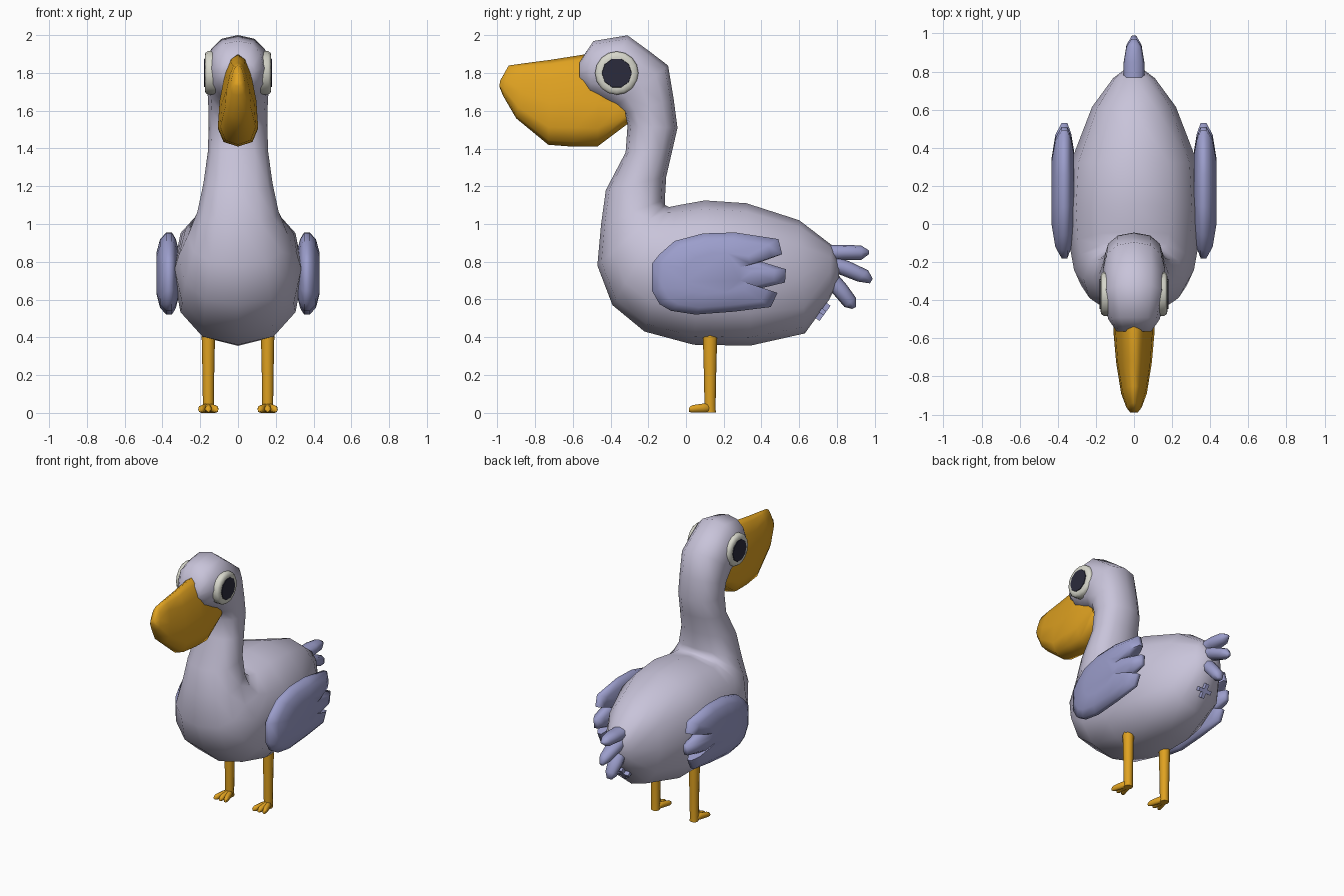
import bpy, bmesh, math
from mathutils import Vector, Matrix


def material(name, rgb):
    m = bpy.data.materials.new(name)
    m.diffuse_color = (*rgb, 1)
    return m


LAVENDER = material("pale lavender", (0.58, 0.55, 0.70))
VIOLET = material("dusty violet", (0.33, 0.34, 0.60))
AMBER = material("amber", (0.74, 0.36, 0.015))
CREAM = material("cream", (0.68, 0.68, 0.60))
DARK = material("dark slate", (0.024, 0.024, 0.045))


def skin(name, rings, mat, sharp=70):
    """Bridge equal-sized rings of points, cap both ends and shade smooth."""
    bm = bmesh.new()
    loops = [[bm.verts.new(p) for p in ring] for ring in rings]
    n = len(loops[0])
    for a, b in zip(loops, loops[1:]):
        for i in range(n):
            j = (i + 1) % n
            bm.faces.new((a[i], a[j], b[j], b[i]))
    bm.faces.new(loops[0])
    bm.faces.new(loops[-1])
    bmesh.ops.recalc_face_normals(bm, faces=bm.faces)
    me = bpy.data.meshes.new(name)
    bm.to_mesh(me)
    bm.free()
    me.materials.append(mat)
    me.shade_smooth()
    me.set_sharp_from_angle(angle=math.radians(sharp))
    ob = bpy.data.objects.new(name, me)
    bpy.context.collection.objects.link(ob)
    return ob


def power(v, n):
    return math.copysign(abs(v) ** (2 / n), v)


def loft(name, sections, mat, seg=12, n=2.3, pinch=1.0, x=0.0, sharp=70):
    """Sections: top y, top z, bottom y, bottom z, half width[, x shift]."""
    rings = []
    for ty, tz, by, bz, w, *dx in sections:
        ring = []
        for i in range(seg):
            a = math.tau * i / seg
            t = power(math.cos(a), n) / 2 + 0.5
            px = w * power(math.sin(a), n) * (1 + (pinch - 1) * t)
            ring.append((x + px + sum(dx), by + (ty - by) * t, bz + (tz - bz) * t))
        rings.append(ring)
    return skin(name, rings, mat, sharp)


# body, neck and head as one bending loft
loft("body_neck_head", [
    (0.81, 0.80, 0.81, 0.70, 0.05), (0.77, 0.89, 0.76, 0.60, 0.11),
    (0.60, 1.02, 0.63, 0.42, 0.22), (0.32, 1.11, 0.34, 0.355, 0.33),
    (0.10, 1.125, 0.04, 0.36, 0.345), (-0.04, 1.10, -0.22, 0.43, 0.335),
    (-0.09, 1.09, -0.39, 0.57, 0.315), (-0.11, 1.10, -0.47, 0.78, 0.265),
    (-0.112, 1.13, -0.45, 1.0, 0.215), (-0.105, 1.25, -0.425, 1.18, 0.183),
    (-0.075, 1.38, -0.32, 1.38, 0.16), (-0.045, 1.51, -0.31, 1.52, 0.155),
    (-0.065, 1.66, -0.33, 1.58, 0.157), (-0.095, 1.84, -0.38, 1.62, 0.163),
    (-0.20, 1.92, -0.43, 1.645, 0.165), (-0.31, 2.0, -0.46, 1.66, 0.163),
    (-0.49, 1.97, -0.51, 1.68, 0.135), (-0.565, 1.86, -0.565, 1.76, 0.09),
], LAVENDER)

# pouched beak, narrow on top
loft("beak", [
    (-0.35, 1.75, -0.31, 1.53, 0.12), (-0.45, 1.88, -0.47, 1.41, 0.135),
    (-0.53, 1.90, -0.60, 1.41, 0.134), (-0.72, 1.87, -0.73, 1.42, 0.118),
    (-0.85, 1.853, -0.90, 1.56, 0.085), (-0.94, 1.84, -0.97, 1.68, 0.05),
    (-0.985, 1.76, -0.99, 1.73, 0.025),
], AMBER, n=2.6, pinch=0.45)

# tail feathers
loft("tail_feather_upper", [
    (0.74, 0.89, 0.74, 0.80, 0.055), (0.85, 0.89, 0.83, 0.81, 0.055),
    (0.93, 0.885, 0.93, 0.81, 0.04), (0.97, 0.86, 0.97, 0.84, 0.015)], VIOLET, seg=8)
loft("tail_feather_middle", [
    (0.76, 0.84, 0.74, 0.75, 0.055), (0.87, 0.80, 0.82, 0.73, 0.055),
    (0.965, 0.755, 0.91, 0.695, 0.04), (0.99, 0.71, 0.975, 0.685, 0.015)], VIOLET, seg=8)
loft("tail_feather_lower", [
    (0.79, 0.75, 0.73, 0.69, 0.055), (0.85, 0.68, 0.78, 0.63, 0.055),
    (0.90, 0.61, 0.84, 0.56, 0.04), (0.90, 0.56, 0.88, 0.55, 0.02)], VIOLET, seg=8)

# small crossed mark under the tail, lying on the rump
slope = Matrix.Rotation(math.radians(54), 4, "X")
for k, (hx, hy) in enumerate(((0.05, 0.013), (0.013, 0.05))):
    slabs = []
    for z in (-0.015, 0.015):
        corners = [(-hx, -hy), (hx, -hy), (hx, hy), (-hx, hy)]
        slabs.append([slope @ Vector((cx, cy, z)) + Vector((0, 0.725, 0.535)) for cx, cy in corners])
    skin(f"rump_mark_{k + 1}", slabs, VIOLET, 30)

# wing outline (y, z) with three feather tips at the back
WING = [(-0.18, 0.79), (-0.18, 0.645), (-0.14, 0.575), (-0.08, 0.54), (0.05, 0.52),
        (0.25, 0.535), (0.45, 0.56), (0.485, 0.635), (0.40, 0.66), (0.525, 0.69),
        (0.53, 0.76), (0.40, 0.80), (0.51, 0.84), (0.49, 0.92), (0.26, 0.955),
        (0.09, 0.95), (-0.06, 0.91), (-0.14, 0.84)]
WING_LAYERS = [(0.315, 0.6), (0.33, 0.85), (0.35, 1), (0.38, 1), (0.413, 0.83), (0.432, 0.5)]

for side, s in (("right", 1), ("left", -1)):
    skin(f"wing_{side}", [[(s * x, 0.17 + (y - 0.17) * k, 0.74 + (z - 0.74) * k)
                           for y, z in WING] for x, k in WING_LAYERS], VIOLET)

    # eye disc with rounded rim, and pupil plate
    def discs(layers, seg):
        return [[(s * x, -0.367 + r * math.cos(math.tau * i / seg),
                  1.80 + r * math.sin(math.tau * i / seg)) for i in range(seg)]
                for x, r in layers]
    skin(f"eye_{side}", discs([(0.12, 0.115), (0.16, 0.115), (0.173, 0.105), (0.176, 0.085)], 16), CREAM)
    skin(f"pupil_{side}", discs([(0.174, 0.08), (0.18, 0.078)], 10), DARK, 30)

    # leg and three-toed foot
    loft(f"leg_{side}", [
        (0.09, 0.43, 0.165, 0.43, 0.035), (0.09, 0.39, 0.165, 0.39, 0.035),
        (0.095, 0.20, 0.16, 0.20, 0.031), (0.098, 0.04, 0.157, 0.04, 0.029),
        (0.10, 0.0, 0.158, 0.0, 0.029)], AMBER, seg=8, x=s * 0.157)
    for k, name in ((-1, "inner"), (0, "middle"), (1, "outer")):
        d = s * k
        loft(f"toe_{name}_{side}", [
            (0.14, 0.05, 0.15, 0.0, 0.02, 0), (0.09, 0.048, 0.09, 0.0, 0.021, d * 0.018),
            (0.035, 0.04, 0.03, 0.0, 0.017, d * 0.037),
            (0.018, 0.03, 0.015, 0.005, 0.011, d * 0.042)], AMBER, seg=8, x=s * 0.157)
